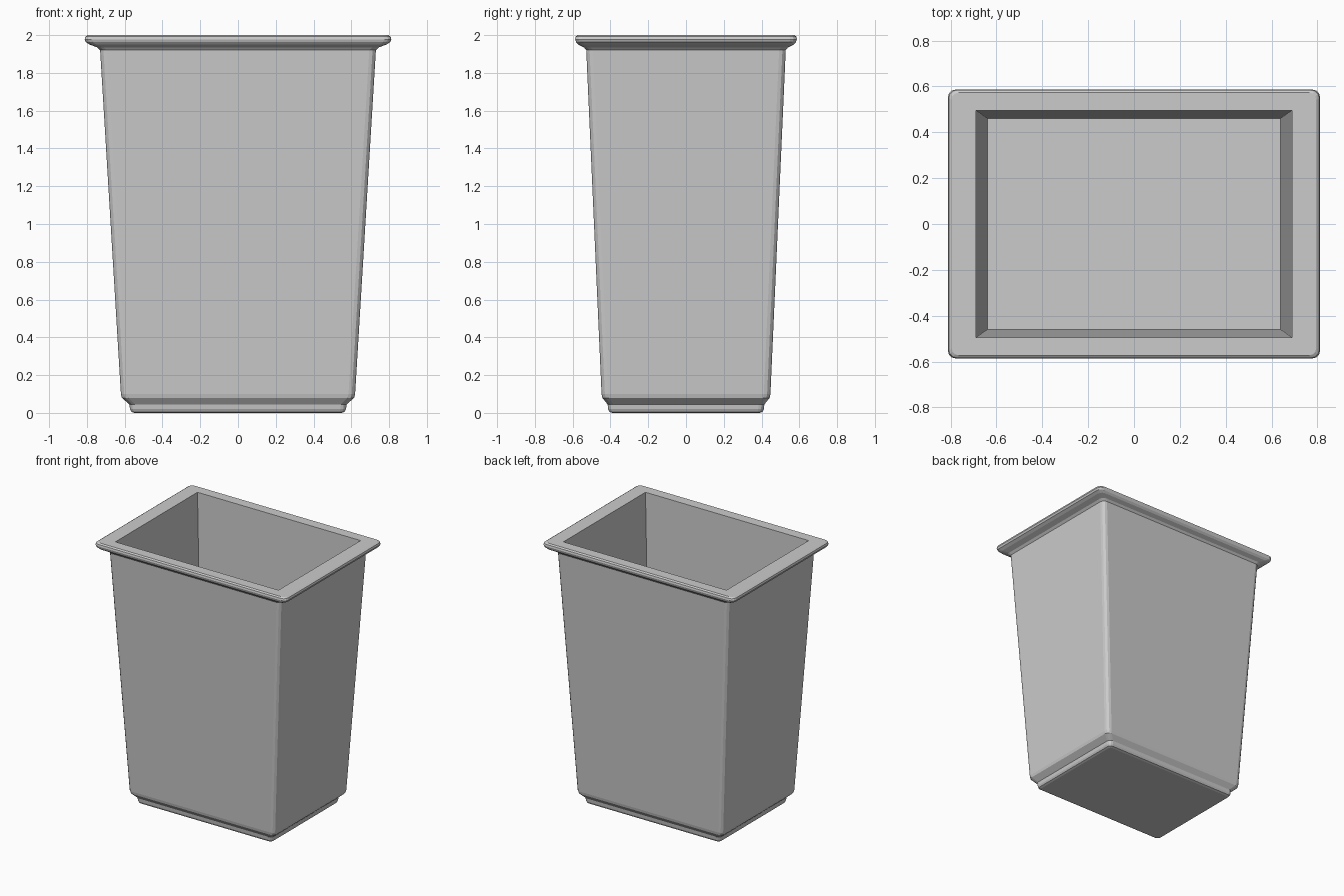
import bpy, bmesh, math

cube = bpy.data.objects.get("Cube")
if cube:
    bpy.data.objects.remove(cube, do_unlink=True)

# Plain grey plastic
grey = bpy.data.materials.new("light_grey_plastic")
grey.use_nodes = True
colour = (0.6, 0.6, 0.6, 1)
grey.diffuse_color = colour
grey.node_tree.nodes["Principled BSDF"].inputs["Base Color"].default_value = colour

SEGMENTS = 3


def ring(bm, hx, hy, z, r):
    """Rectangle loop with rounded corners."""
    verts = []
    for i, (sx, sy) in enumerate([(1, 1), (-1, 1), (-1, -1), (1, -1)]):
        for k in range(SEGMENTS + 1):
            a = (i + k / SEGMENTS) * math.pi / 2
            verts.append(bm.verts.new((sx * (hx - r) + r * math.cos(a),
                                       sy * (hy - r) + r * math.sin(a), z)))
    return verts


# Half width, half depth, height, corner radius: base, walls, rim, then inside
profile = [
    (0.55, 0.39, 0.0, 0.015),
    (0.565, 0.405, 0.006, 0.025),
    (0.572, 0.412, 0.02, 0.03),
    (0.575, 0.415, 0.045, 0.03),
    (0.615, 0.443, 0.08, 0.035),
    (0.62, 0.447, 0.10, 0.035),
    (0.73, 0.528, 1.92, 0.035),
    (0.745, 0.54, 1.935, 0.035),
    (0.785, 0.57, 1.95, 0.035),
    (0.806, 0.582, 1.963, 0.035),
    (0.812, 0.587, 1.978, 0.035),
    (0.808, 0.584, 1.992, 0.035),
    (0.795, 0.573, 2.0, 0.03),
    (0.69, 0.496, 2.0, 0.0),
    (0.64, 0.461, 0.65, 0.0),
]

# Bin body lofted as one shell
bm = bmesh.new()
loops = [ring(bm, *p) for p in profile]
for low, high in zip(loops, loops[1:]):
    n = len(low)
    for i in range(n):
        j = (i + 1) % n
        bm.faces.new((low[i], low[j], high[j], high[i]))
bm.faces.new(loops[0][::-1])
bm.faces.new(loops[-1])
bmesh.ops.remove_doubles(bm, verts=bm.verts, dist=0.0005)
bmesh.ops.recalc_face_normals(bm, faces=bm.faces)

mesh = bpy.data.meshes.new("waste_bin")
bm.to_mesh(mesh)
bm.free()
mesh.materials.append(grey)
bpy.context.collection.objects.link(bpy.data.objects.new("waste_bin", mesh))
